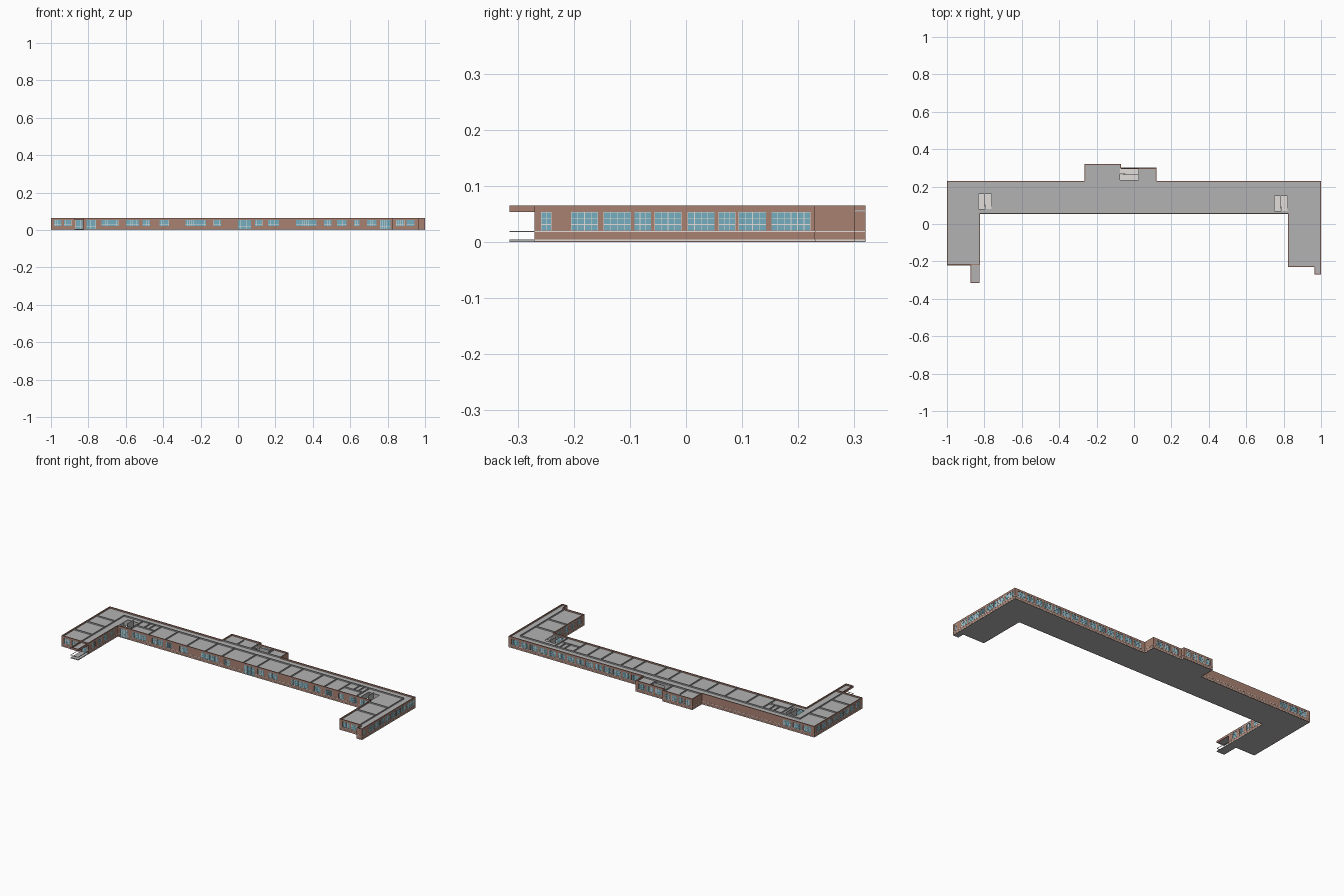
import bpy, bmesh
from mathutils import Vector

if "Cube" in bpy.data.objects:
    bpy.data.objects.remove(bpy.data.objects["Cube"])

H, SILL, HEAD, ROOF, T = 0.065, 0.020, 0.053, 0.054, 0.005


def material(name, rgb):
    m = bpy.data.materials.new(name)
    m.diffuse_color = (*rgb, 1)
    m.use_nodes = True
    m.node_tree.nodes["Principled BSDF"].inputs["Base Color"].default_value = m.diffuse_color
    return m


BRICK = material("brick", (0.40, 0.22, 0.17))
GLASS = material("glass", (0.18, 0.42, 0.52))
TRIM = material("trim", (0.75, 0.73, 0.70))
GREY = material("grey", (0.45, 0.45, 0.45))


def box(bm, x0, x1, y0, y1, z0, z1):
    x0, x1 = sorted((x0, x1))
    y0, y1 = sorted((y0, y1))
    r = bmesh.ops.create_cube(bm, size=1)
    for v in r["verts"]:
        v.co = Vector((x0 + (v.co.x + .5) * (x1 - x0),
                       y0 + (v.co.y + .5) * (y1 - y0),
                       z0 + (v.co.z + .5) * (z1 - z0)))


def finish(bm, name, mat):
    me = bpy.data.meshes.new(name)
    bm.to_mesh(me)
    bm.free()
    ob = bpy.data.objects.new(name, me)
    me.materials.append(mat)
    bpy.context.scene.collection.objects.link(ob)
    return ob


def boxes(name, mat, items):
    bm = bmesh.new()
    for b in items:
        box(bm, *b)
    return finish(bm, name, mat)


walls, panes, frames, bands = (bmesh.new() for _ in range(4))


def wall(p, q, windows=(), doors=()):
    """Outer wall from p to q, outside on the right hand; openings in world coordinates."""
    ax = 0 if p[1] == q[1] else 1
    s = 1 if q[ax] > p[ax] else -1
    out = -s if ax == 0 else s
    c = p[1 - ax]
    lo, hi = sorted((p[ax], q[ax]))

    def piece(bm, a, b, d0, d1, z0, z1):
        u, v = c - out * d0, c - out * d1      # depths measured inwards
        box(bm, *((a, b, u, v) if ax == 0 else (u, v, a, b)), z0, z1)

    # brick piers, sill wall and lintel around the openings
    openings = sorted([(a, b, SILL) for a, b in windows] + [(a, b, 0.004) for a, b in doors])
    piece(walls, lo, hi, 0, T, HEAD, H)
    at = lo
    for a, b, z in openings:
        piece(walls, at, a, 0, T, 0, HEAD)
        piece(walls, a, b, 0, T, 0, z)
        piece(panes, a, b, .002, .003, z, HEAD)
        # light glazing bars
        n = max(2, round((b - a) / 0.011))
        for i in range(n + 1):
            x = a + (b - a) * i / n
            piece(frames, x - .0006, x + .0006, .001, .0035, z, HEAD)
        for i in range(4):
            zz = z + (HEAD - z) * i / 3
            piece(frames, a, b, .001, .0035, zz - .0006, zz + .0006)
        # pale band under the sills stops at doors
        at = b
    piece(walls, at, hi, 0, T, 0, HEAD)
    at = lo
    for a, b in sorted(doors) + [(hi, hi)]:
        if a - at > 1e-4:
            piece(bands, at, a, -.0008, .001, .0175, .0198)
        at = b
    piece(bands, lo, hi, -.0008, .001, .002, .0045)


def row(a, b, n, gap=0.012):
    w = (b - a) / n
    return [(a + i * w + gap / 2, a + (i + 1) * w - gap / 2) for i in range(n)]


# outer walls, walked counter-clockwise
wall((-1, -.22), (-.875, -.22), row(-.99, -.885, 2))
wall((-.875, -.22), (-.825, -.22), (), [(-.868, -.832)])
wall((-.825, -.22), (-.825, .055), row(-.2, .03, 4, .025))
wall((-.825, .055), (.825, .055),
     [(-.73, -.64), (-.60, -.53), (-.51, -.47), (-.42, -.37), (-.28, -.17), (-.13, -.09),
      (.09, .13), (.16, .22), (.31, .42), (.46, .50), (.53, .58), (.62, .65), (.69, .74)],
     [(-.81, -.76), (.0, .07), (.76, .815)])
wall((.825, .055), (.825, -.23), row(-.21, .03, 4, .025))
wall((.825, -.23), (.965, -.23), row(.84, .95, 2))
wall((.965, -.23), (.965, -.27))
wall((.965, -.27), (1, -.27))
wall((1, -.27), (1, .23),
     [(-.258, -.240), (-.205, -.157), (-.147, -.098), (-.092, -.062), (-.056, -.008),
      (.003, .051), (.058, .088), (.094, .143), (.152, .222)])
wall((1, .23), (.12, .23), row(.14, .985, 14))
wall((.12, .23), (.12, .30))
wall((.12, .30), (-.07, .30), row(-.055, .105, 3))
wall((-.07, .30), (-.07, .32))
wall((-.07, .32), (-.265, .32), row(-.255, -.08, 4))
wall((-.265, .32), (-.265, .23))
wall((-.265, .23), (-1, .23), row(-.985, -.79, 3))
wall((-1, .23), (-1, -.22), row(-.205, .215, 8))
finish(walls, "outer_walls", BRICK)
finish(panes, "window_glass", GLASS)
finish(frames, "window_bars", TRIM)
finish(bands, "wall_bands", TRIM)

# floor and roof slabs share one footprint
footprint = [(-1, -.22), (-.825, -.22), (-.825, .055), (.825, .055), (.825, -.23), (.965, -.23),
             (.965, -.27), (1, -.27), (1, .23), (.12, .23), (.12, .30), (-.07, .30),
             (-.07, .32), (-.265, .32), (-.265, .23), (-1, .23)]


def slab(name, z0, z1):
    bm = bmesh.new()
    # tiny inset keeps the slab edge behind the brick face
    f = bm.faces.new([bm.verts.new((x * .9995, y - .0005 * (1 if y > .06 else -1), z0))
                      for x, y in footprint])
    r = bmesh.ops.extrude_face_region(bm, geom=[f])
    bmesh.ops.translate(bm, vec=(0, 0, z1 - z0),
                        verts=[g for g in r["geom"] if isinstance(g, bmesh.types.BMVert)])
    bmesh.ops.recalc_face_normals(bm, faces=bm.faces)
    return finish(bm, name, GREY)


slab("floor_slab", 0, .004)
roof = slab("roof_slab", ROOF, ROOF + .003)

# stairwells cut through the roof
wells = [(-.832, -.762, .08, .16), (.75, .82, .07, .15), (-.075, .025, .236, .294)]
cutter = boxes("stairwell_cutter", GREY, [(*w, .04, .08) for w in wells])
cutter.hide_render = True
mod = roof.modifiers.new("stairwells", "BOOLEAN")
mod.object, mod.operation, mod.solver = cutter, "DIFFERENCE", "EXACT"
bpy.context.view_layer.objects.active = roof
bpy.ops.object.modifier_apply(modifier=mod.name)
bpy.data.objects.remove(cutter)

# two flights of steps, a landing and a spine wall in each stairwell
steps, spines = [], []
for i, (x0, x1, y0, y1) in enumerate(wells):
    along_x = i == 2
    a0, a1, b0, b1 = (x0, x1, y0, y1) if along_x else (y0, y1, x0, x1)
    mid, L, n = (b0 + b1) / 2, (a1 - a0) * .7, 8

    def put(lst, a, aa, b, bb, z0, z1):
        lst.append((a, aa, b, bb, z0, z1) if along_x else (b, bb, a, aa, z0, z1))

    for k in range(n):
        u, w = a0 + L * k / n, a0 + L * (k + 1) / n
        put(steps, u, w, b0, mid - .001, .003, .004 + .025 * (k + 1) / n)
        z = .029 + .025 * (n - k) / n
        put(steps, u, w, mid + .001, b1, z - .004, z)
    put(steps, a0 + L, a1, b0, b1, .025, .029)
    put(spines, a0 + (a1 - a0) * .3, a1, mid - .001, mid + .001, .004, H)
boxes("stair_steps", TRIM, steps)
boxes("stair_spine_walls", GREY, spines)

# inner walls rise through the roof to parapet height
P = .0015
inner = [(-.875, .955, .185 - P, .185 + P), (-.875 - P, -.875 + P, -.215, .185),
         (.955 - P, .955 + P, -.228, .185), (-.26, .115, .231 - P, .231 + P)]
for x in (-.75, -.63, -.52, -.38, -.26, -.15, -.01, .08, .22, .30, .43, .52, .61, .73):
    inner.append((x - P, x + P, .058, .185))
for y in (-.11, .01, .10):
    inner.append((-.997, -.875, y - P, y + P))
for y in (-.075, .04):
    inner.append((.828, .955, y - P, y + P))
for x in (-.17, -.078, .03):
    inner.append((x - P, x + P, .231, .298))
# small washroom cubicles beside the stairs
for x in (-.70, -.67, .67, .70):
    inner.append((x - P, x + P, .12, .185))
inner += [(-.75, -.63, .12 - P, .12 + P), (.61, .73, .12 - P, .12 + P)]
boxes("inner_walls", GREY, [(*b, .003, H - .0005) for b in inner])

# open porch at the end of the left wing
X0, X1, Y0, Y1 = -.875, -.825, -.315, -.22
boxes("porch_floor", GREY, [(X0, X1, Y0, Y1, .0, .0045)])
boxes("porch_roof", GREY, [(X0 + .001, X1 - .001, Y0 + .001, Y1, ROOF, ROOF + .003)])
boxes("porch_parapet", BRICK, [(X0, X0 + T, Y0, Y1, HEAD, H), (X1 - T, X1, Y0, Y1, HEAD, H),
                               (X0 + T, X1 - T, Y0, Y0 + T, HEAD, H)])
boxes("porch_rail", TRIM, [(X0, X0 + .002, Y0, Y1, .0175, .0198), (X1 - .002, X1, Y0, Y1, .0175, .0198),
                           (X0, X1, Y0, Y0 + .002, .0175, .0198)])
